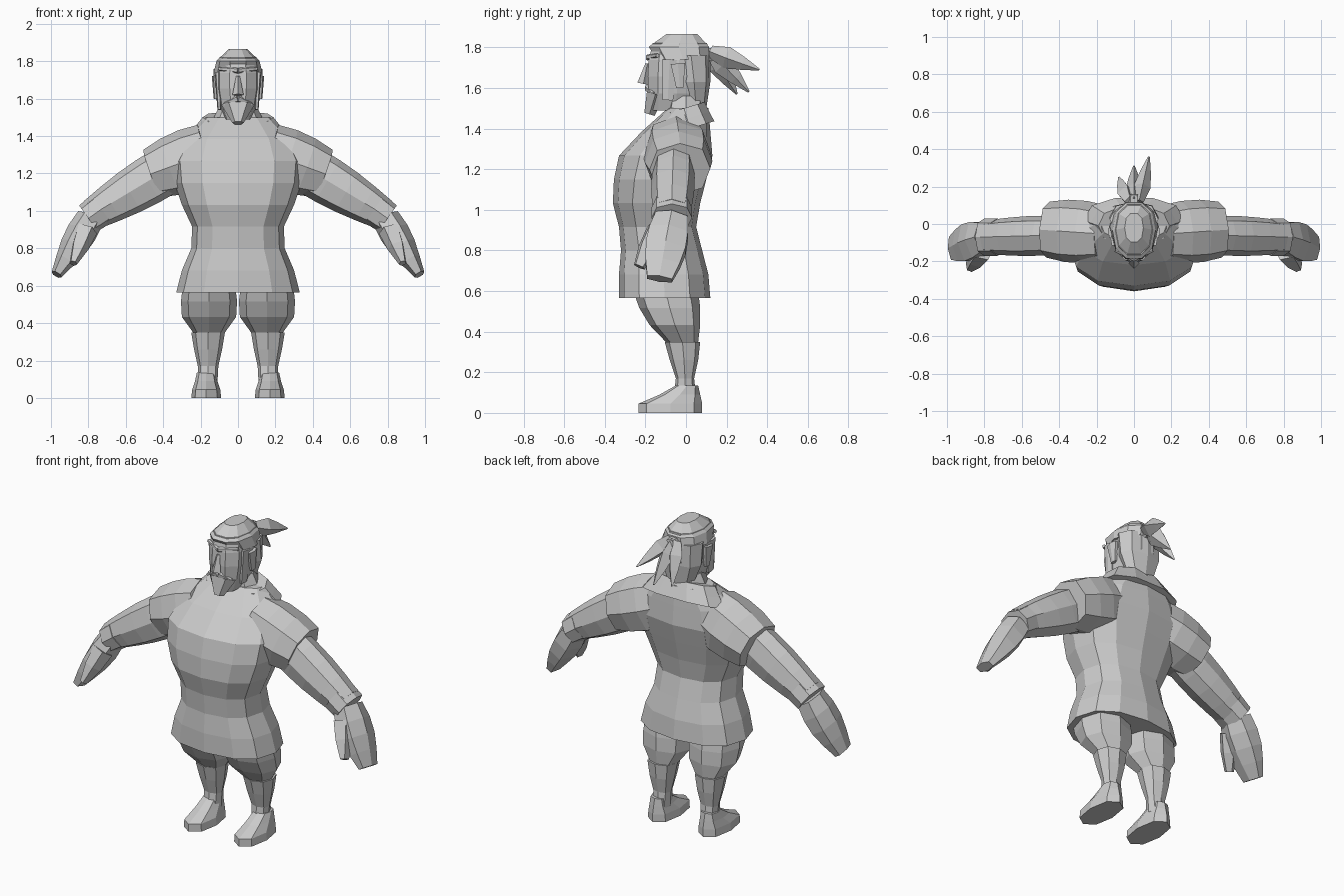
import bpy, bmesh, math
from mathutils import Vector

cube = bpy.data.objects.get("Cube")
if cube:
    bpy.data.objects.remove(cube, do_unlink=True)

shade = (.6, .6, .6, 1)
grey = bpy.data.materials.new("plain grey")
grey.use_nodes = True
grey.diffuse_color = shade
grey.node_tree.nodes["Principled BSDF"].inputs["Base Color"].default_value = shade


def signed_power(value, exponent):
    return math.copysign(abs(value) ** exponent, value)


def loft(name, rings, sides, mirror, boxy=.85):
    """Skin a run of rings, each given as a centre and two half axes."""
    bm = bmesh.new()
    loops = []
    for centre, across, along in rings:
        loop = []
        for k in range(sides):
            angle = math.tau * k / sides
            offset = across * signed_power(math.cos(angle), boxy) + along * signed_power(math.sin(angle), boxy)
            loop.append(bm.verts.new(centre + offset))
        loops.append(loop)
    for lower, upper in zip(loops, loops[1:]):
        for k in range(sides):
            following = (k + 1) % sides
            bm.faces.new((lower[k], lower[following], upper[following], upper[k]))
    bm.faces.new(loops[0])
    bm.faces.new(loops[-1])
    bmesh.ops.recalc_face_normals(bm, faces=bm.faces)
    mesh = bpy.data.meshes.new(name)
    bm.to_mesh(mesh)
    bm.free()
    mesh.materials.append(grey)
    part = bpy.data.objects.new(name, mesh)
    bpy.context.collection.objects.link(part)
    if mirror:
        modifier = part.modifiers.new("mirror", 'MIRROR')
        modifier.use_mirror_merge = False


def stack(name, bottom, top, widths, fronts, backs, sides=10, middle=0):
    """Upright part of evenly spaced level rings; mirrored when off centre."""
    rings = []
    for k, (width, front, back) in enumerate(zip(widths, fronts, backs)):
        height = bottom + (top - bottom) * k / (len(widths) - 1)
        centre = Vector((middle, (back - front) / 2, height))
        rings.append((centre, Vector((width, 0, 0)), Vector((0, (back + front) / 2, 0))))
    loft(name, rings, sides, mirror=middle != 0)


def spindle(name, start, end, first, last, steps=1, bulge=0, sides=6, mirror=False):
    """Tapered part between two points, swelling in the middle by the bulge."""
    start, end, first, last = map(Vector, (start, end, first, last))
    direction = (end - start).normalized()
    reference = Vector((0, 0, 1)) if abs(direction.y) > .8 else Vector((0, 1, 0))
    across = reference.cross(direction).normalized()
    along = direction.cross(across)
    rings = []
    for k in range(steps + 1):
        t = k / steps
        size = first.lerp(last, t) * (1 + bulge * math.sin(math.pi * t))
        rings.append((start.lerp(end, t), across * size.x, along * size.y))
    loft(name, rings, sides, mirror)


# Tunic with a round belly, broad shoulders and flared skirt
stack("tunic", bottom=.565, top=1.5, sides=12,
      widths=(.33, .3, .25, .245, .3, .34, .35, .3, .18),
      fronts=(.33, .33, .32, .33, .36, .355, .33, .22, .09),
      backs=(.12, .11, .08, .05, .07, .1, .13, .12, .11))

# Neck and a collar tilted towards the chest
spindle("collar", start=(0, .02, 1.4), end=(0, -.01, 1.5), first=(.27, .13), last=(.19, .11),
        steps=2, sides=10)
spindle("neck", start=(0, 0, 1.46), end=(0, 0, 1.56), first=(.15, .1), last=(.1, .09), sides=8)

# Wide sleeves, forearms and cuffs
spindle("upper_sleeve", start=(.16, -.05, 1.31), end=(.46, -.03, 1.2), first=(.16, .15), last=(.135, .15),
        steps=3, bulge=.13, sides=8, mirror=True)
spindle("forearm", start=(.38, -.06, 1.22), end=(.78, -.07, .98), first=(.13, .1), last=(.085, .09),
        steps=4, bulge=.12, sides=8, mirror=True)
spindle("cuff", start=(.73, -.07, 1.01), end=(.8, -.07, .96), first=(.09, .1), last=(.085, .1),
        sides=8, mirror=True)

# Mitten hands with a separate thumb
spindle("hand", start=(.79, -.07, .96), end=(.97, -.13, .66), first=(.075, .09), last=(.03, .07),
        steps=4, bulge=.4, mirror=True)
spindle("thumb", start=(.81, -.14, .9), end=(.88, -.23, .72), first=(.06, .06), last=(.02, .03),
        steps=2, bulge=.2, sides=5, mirror=True)

# Baggy breeches, lower legs and shoes
stack("breeches", bottom=.35, top=.6, sides=8, middle=.155,
      widths=(.085, .145, .15, .14), fronts=(.1, .18, .23, .26), backs=(.06, .07, .07, .06))
stack("lower_leg", bottom=.08, top=.35, sides=8, middle=.16,
      widths=(.05, .055, .075, .09), fronts=(.06, .05, .08, .105), backs=(.05, .04, .06, .07))
stack("shoe", bottom=0, top=.135, sides=8, middle=.17,
      widths=(.08, .075, .06, .05), fronts=(.235, .235, .13, .05), backs=(.08, .08, .07, .06))

# Head and swept hair
stack("head", bottom=1.49, top=1.82,
      widths=(.07, .105, .12, .12, .1), fronts=(.18, .19, .195, .19, .17), backs=(.07, .1, .12, .12, .11))
stack("hair_cap", bottom=1.74, top=1.865,
      widths=(.13, .115, .05), fronts=(.15, .19, .1), backs=(.12, .12, .06))
stack("back_hair", bottom=1.5, top=1.76, sides=8,
      widths=(.08, .13, .13), fronts=(0, .04, .07), backs=(.1, .12, .12))

# Face features
spindle("nose", start=(0, -.19, 1.72), end=(0, -.21, 1.62), first=(.01, .01), last=(.03, .03), sides=4)
spindle("brow", start=(0, -.19, 1.75), end=(.1, -.14, 1.76), first=(.015, .01), last=(.01, .01), mirror=True)
spindle("moustache", start=(0, -.19, 1.6), end=(.07, -.16, 1.57), first=(.02, .015), last=(.01, .01), mirror=True)
spindle("beard", start=(0, -.15, 1.57), end=(0, -.18, 1.47), first=(.09, .05), last=(.03, .03))
spindle("ear", start=(.12, -.04, 1.72), end=(.12, -.03, 1.6), first=(.02, .04), last=(.01, .02), mirror=True)
spindle("sideburn", start=(.11, -.08, 1.74), end=(.1, -.09, 1.54), first=(.015, .04), last=(.01, .03), mirror=True)

# Tied ponytail with three wisps
spindle("hair_tie", start=(0, .09, 1.76), end=(0, .16, 1.77), first=(.04, .04), last=(.03, .03))
tips = {"left_wisp": (.08, .36, 1.69), "middle_wisp": (0, .31, 1.58), "right_wisp": (-.08, .25, 1.57)}
for name, tip in tips.items():
    spindle(name, start=(tip[0] / 3, .12, 1.78), end=tip, first=(.025, .03), last=(.005, .005),
            steps=3, bulge=1.7, sides=4)
